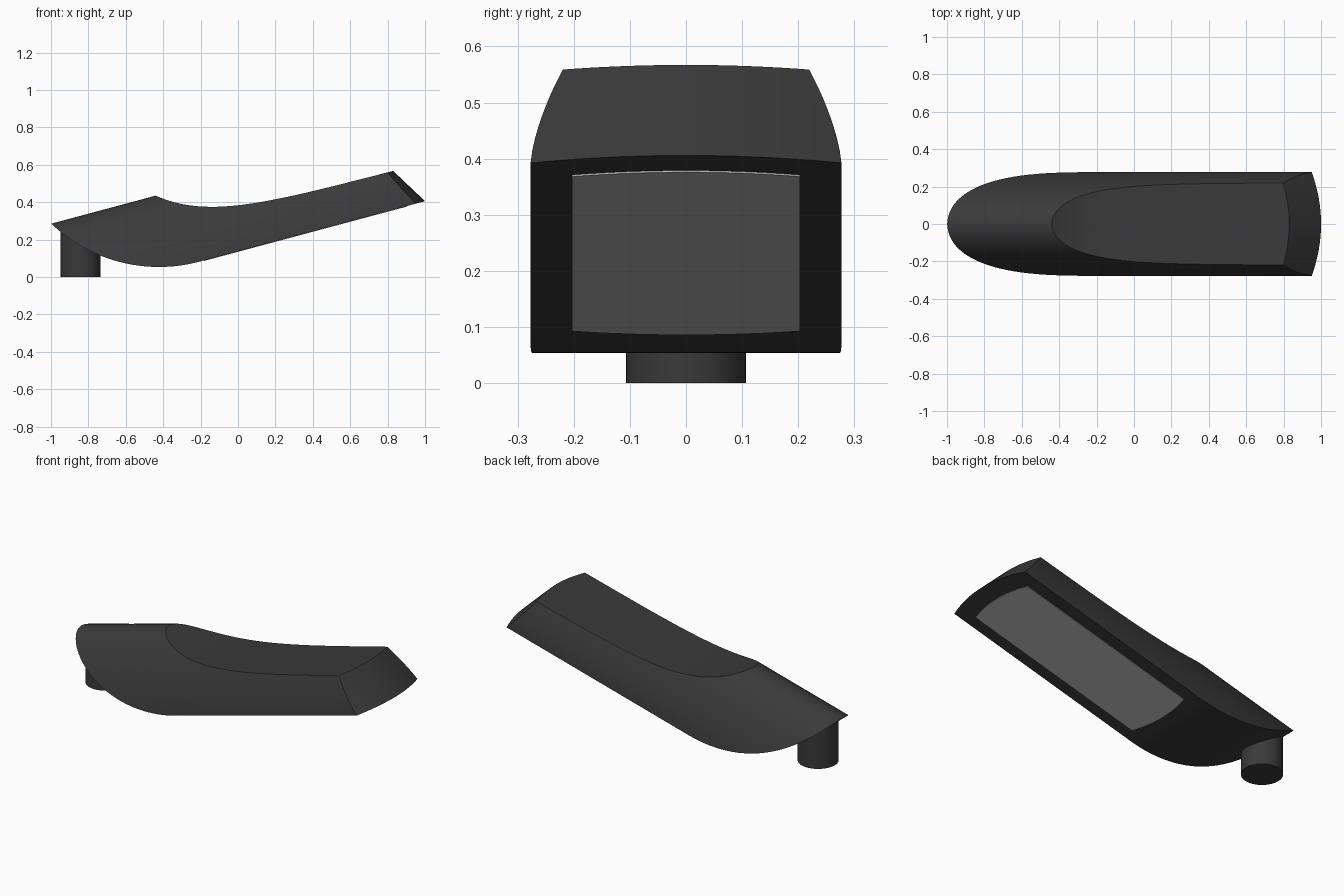
import bpy, bmesh, math

if "Cube" in bpy.data.objects:
    bpy.data.objects.remove(bpy.data.objects["Cube"])

TILT = math.radians(15)
LOW, FLAT, RIDGE = 0.133, 0.333, 0.534      # heights in the tilted frame
U_TIP, U_RIDGE = -0.891, -0.312             # rear tip, end of the rear ridge
COLS, ROWS = 16, 14


def material(name, c):
    m = bpy.data.materials.new(name)
    m.diffuse_color = (c[0], c[1], c[2], 1)
    m.use_nodes = True
    m.node_tree.nodes["Principled BSDF"].inputs["Base Color"].default_value = m.diffuse_color
    return m


def place(u, y, v):
    """Tilted housing frame to world."""
    c, s = math.cos(TILT), math.sin(TILT)
    return (u * c - v * s, y, u * s + v * c)


def width(v):
    t = min(max((v - LOW) / (RIDGE - LOW), 0), 1)
    return 0.277 * math.sqrt(max(0, 1 - t ** 1.42))


def bottom(u):
    d = max(0, -0.18 - u)
    return min(RIDGE, LOW + 0.83 - math.sqrt(0.83 ** 2 - d * d))


def top(u):
    if u <= U_RIDGE:
        return RIDGE
    return FLAT + (RIDGE - FLAT) * math.exp(-(u - U_RIDGE) / 0.245)


def end_u(y, v):
    """Slanted, bowed front end."""
    return 1.071 - 0.615 * (v - LOW) - y * y / 1.5


def finish(bm, name, mat, angle=30):
    bmesh.ops.remove_doubles(bm, verts=bm.verts, dist=1e-5)
    bmesh.ops.dissolve_degenerate(bm, edges=bm.edges, dist=1e-6)
    bmesh.ops.recalc_face_normals(bm, faces=bm.faces)
    me = bpy.data.meshes.new(name)
    bm.to_mesh(me)
    bm.free()
    me.materials.append(mat)
    ob = bpy.data.objects.new(name, me)
    bpy.context.collection.objects.link(ob)
    bpy.ops.object.select_all(action='DESELECT')
    ob.select_set(True)
    bpy.context.view_layer.objects.active = ob
    bpy.ops.object.shade_smooth_by_angle(angle=math.radians(angle))
    return ob


def skin(bm, rings, closed):
    n = len(rings[0])
    for a, b in zip(rings, rings[1:]):
        for i in range(n if closed else n - 1):
            j = (i + 1) % n
            bm.faces.new((a[i], a[j], b[j], b[i]))


dark = material("dark grey housing", (0.042, 0.042, 0.042))
glass = material("light grey lens", (0.5, 0.5, 0.5))

# Housing: arched section clipped between the bottom and top profiles
def section(b, t):
    rise = [b + (t - b) * (1 - (1 - k / ROWS) ** 2) for k in range(ROWS + 1)]
    across = [-1 + 2 * j / COLS for j in range(COLS + 1)]
    ring = [(width(b) * f, b) for f in across]
    ring += [(width(v), v) for v in rise[1:]]
    ring += [(-width(t) * f, t) for f in across[1:]]
    ring += [(-width(v), v) for v in reversed(rise[1:-1])]
    return ring, rise, across


stations = [U_TIP + (U_RIDGE - U_TIP) * (i / 24) ** 2 for i in range(25)]
stations += [U_RIDGE + (0.75 - U_RIDGE) * (i / 28) ** 2 for i in range(1, 29)]

bm = bmesh.new()
rings = []
for u in stations:
    b = RIDGE if u == U_TIP else bottom(u)
    ring = section(b, top(u))[0]
    rings.append([bm.verts.new(place(u, y, v)) for y, v in ring])
ring, rise, across = section(LOW, FLAT)
rings.append([bm.verts.new(place(end_u(y, v), y, v)) for y, v in ring])
skin(bm, rings, True)
# bowed front end face
skin(bm, [[bm.verts.new(place(end_u(width(v) * f, v), width(v) * f, v))
           for f in across] for v in rise], False)
finish(bm, "lamp_housing", dark)

# Lens: thin plate with bowed ends under the housing
bm = bmesh.new()
outline = []
for j in range(COLS + 1):
    f = -1 + 2 * j / COLS
    outline.append((0.967 - 0.03 * f * f, 0.203 * f))
for j in range(COLS + 1):
    f = 1 - 2 * j / COLS
    outline.append((-0.154 + 0.026 * f * f, 0.203 * f))
low = [bm.verts.new(place(u, y, LOW - 0.003)) for u, y in outline]
high = [bm.verts.new(place(u, y, LOW + 0.003)) for u, y in outline]
skin(bm, [low, high], True)
bm.faces.new(low)
bm.faces.new(high)
finish(bm, "lens_panel", glass)

# Mounting peg
bm = bmesh.new()
bmesh.ops.create_cone(bm, cap_ends=True, segments=48, radius1=0.107,
                      radius2=0.107, depth=0.25)
bmesh.ops.translate(bm, verts=bm.verts, vec=(-0.843, 0, 0.125))
finish(bm, "mounting_peg", dark)
